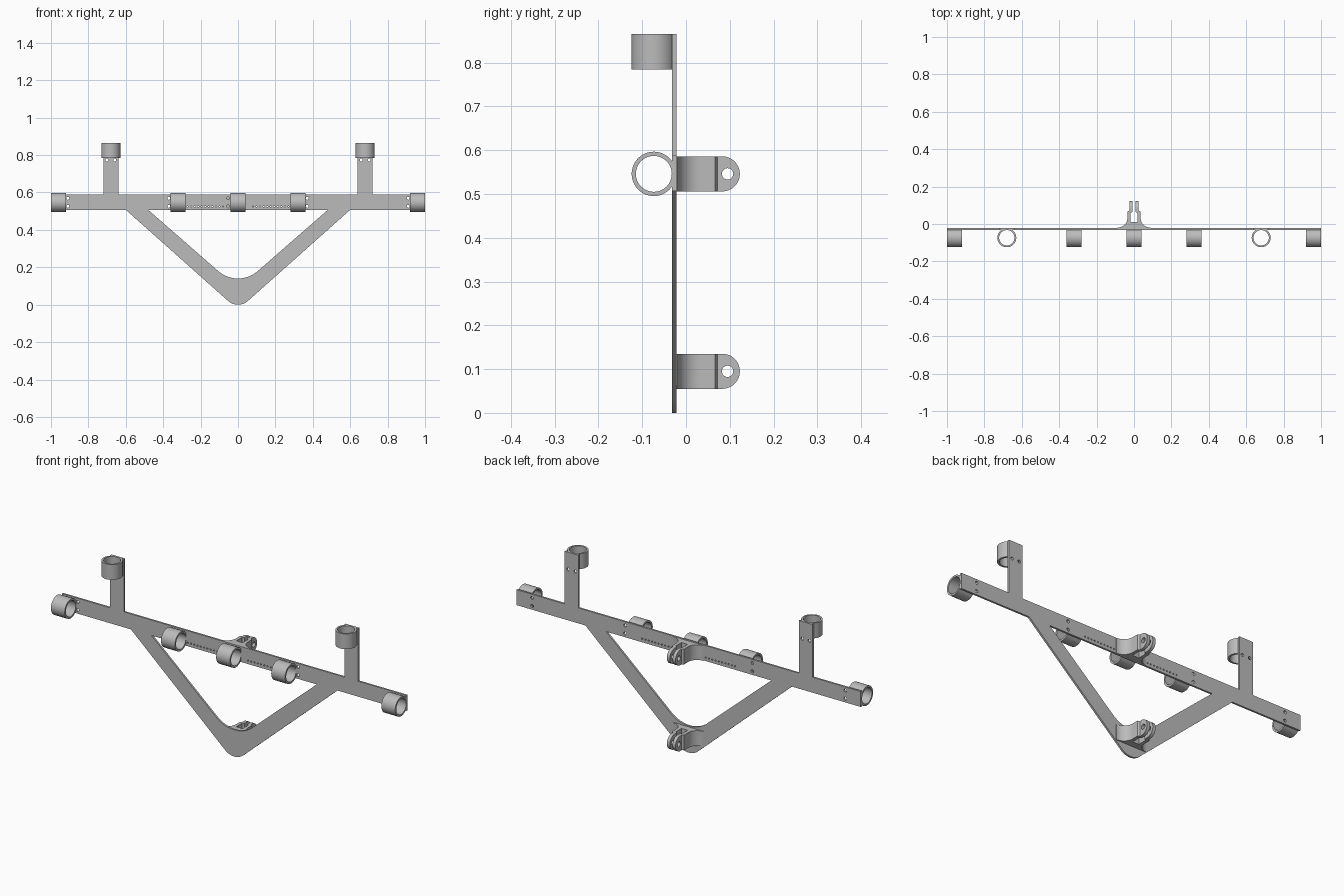
import bpy, bmesh
from math import sin, cos, pi, atan, radians
from mathutils import Matrix, Vector

cube = bpy.data.objects.get("Cube")
if cube:
    bpy.data.objects.remove(cube, do_unlink=True)

grey = bpy.data.materials.new("brushed grey metal")
grey.use_nodes = True
colour = (0.5, 0.5, 0.5, 1)
grey.diffuse_color = colour
grey.node_tree.nodes["Principled BSDF"].inputs["Base Color"].default_value = colour

# Orientations for flat profiles: seen from above, the front or the side
ABOVE = Matrix.Identity(4)
FRONT = Matrix.Rotation(pi / 2, 4, 'X')
SIDE = Matrix(((0, 0, 1, 0), (1, 0, 0, 0), (0, 1, 0, 0), (0, 0, 0, 1)))


def arc(cx, cy, r, start, end, n=16):
    return [(cx + r * cos(start + (end - start) * i / n),
             cy + r * sin(start + (end - start) * i / n)) for i in range(n + 1)]


def circle(cx, cy, r, n=48):
    return arc(cx, cy, r, 0, 2 * pi, n)[:-1]


def mirrored(half):
    """Close a half outline with its reflection in x."""
    return half + [(-x, y) for x, y in reversed(half)]


def finish(obj):
    bpy.ops.object.select_all(action='DESELECT')
    obj.select_set(True)
    bpy.context.view_layer.objects.active = obj
    bpy.ops.object.shade_smooth_by_angle(angle=radians(30))


def extrude(name, loops, depth, orient, centre):
    """Solid from closed loops; inner loops become holes."""
    curve = bpy.data.curves.new(name + " profile", 'CURVE')
    curve.dimensions = '2D'
    curve.fill_mode = 'BOTH'
    curve.extrude = depth / 2
    for loop in loops:
        spline = curve.splines.new('POLY')
        spline.points.add(len(loop) - 1)
        for point, (x, y) in zip(spline.points, loop):
            point.co = (x, y, 0, 1)
        spline.use_cyclic_u = True
    temp = bpy.data.objects.new(name + " temp", curve)
    bpy.context.collection.objects.link(temp)
    graph = bpy.context.evaluated_depsgraph_get()
    mesh = bpy.data.meshes.new_from_object(temp.evaluated_get(graph))
    bpy.data.objects.remove(temp)
    bm = bmesh.new()
    bm.from_mesh(mesh)
    bmesh.ops.remove_doubles(bm, verts=bm.verts, dist=0.00005)
    bmesh.ops.transform(bm, matrix=Matrix.Translation(Vector(centre)) @ orient, verts=bm.verts)
    bmesh.ops.recalc_face_normals(bm, faces=bm.faces)
    bm.to_mesh(mesh)
    bm.free()
    mesh.materials.clear()
    mesh.materials.append(grey)
    obj = bpy.data.objects.new(name, mesh)
    bpy.context.collection.objects.link(obj)
    finish(obj)
    return obj


# Flat frame: crossbar, two uprights and a rounded V
BAR_LOW, BAR_TOP, TOP = 0.507, 0.588, 0.865
TUBE_X = (-0.96, -0.32, 0, 0.32, 0.96)
UPRIGHT_X = 0.68


def v_arc(half_width, tip, r):
    """Right half of a rounded V tip, from the centre outwards."""
    angle = atan((BAR_LOW - tip) / half_width)
    for _ in range(20):
        apex = tip - r * (1 / cos(angle) - 1)
        angle = atan((BAR_LOW - apex) / half_width)
    return arc(0, tip + r, r, -pi / 2, -pi / 2 + angle)


outline = mirrored(v_arc(0.6, 0, 0.08)[1:] + [
    (0.6, BAR_LOW), (1, BAR_LOW), (1, BAR_TOP),
    (UPRIGHT_X + 0.04, BAR_TOP), (UPRIGHT_X + 0.04, TOP),
    (UPRIGHT_X - 0.04, TOP), (UPRIGHT_X - 0.04, BAR_TOP)])
opening = mirrored(v_arc(0.48, 0.14, 0.16)[1:] + [(0.48, BAR_LOW)])

# Fixing holes beside the tubes and a row of small holes along the bar
holes = []
for x in (-0.91, -0.37, -0.053, 0.37, 0.91):
    holes += [circle(x, z, 0.008, 16) for z in (0.526, 0.569)]
for side in (-1, 1):
    holes += [circle(side * UPRIGHT_X + dx, 0.774, 0.008, 16) for dx in (-0.021, 0.021)]
    holes += [circle(side * (0.08 + 0.019 * i), 0.525, 0.004, 10) for i in range(11)]
extrude("frame_plate", [outline, opening] + holes, 0.01, FRONT, (0, -0.027, 0))

# Tube clamps on the front
ring = [circle(0, 0, 0.0507), circle(0, 0, 0.041)]
for i, x in enumerate(TUBE_X):
    extrude(f"crossbar_tube_{i + 1}", ring, 0.08, SIDE, (x, -0.0735, 0.546))
for name, side in (("right", -1), ("left", 1)):
    extrude(f"{name}_upright_tube", ring, 0.08, ABOVE,
            (side * UPRIGHT_X, -0.0735, TOP - 0.04))

# Forked brackets on the back: plan shape trimmed by a rounded side shape
plan = mirrored([(0.087, -0.022)] + arc(0.087, 0.033, 0.052, -pi / 2, -pi, 12) + [
    (0.035, 0.066), (0.025, 0.072), (0.025, 0.14), (0.008, 0.14),
    (0.008, 0.066), (0.018, 0.058), (0.018, 0.012)])
lug = [(-0.05, -0.04)] + arc(0.083, 0, 0.04, -pi / 2, pi / 2, 24) + [(-0.05, 0.04)]
for name, z in (("upper", 0.546), ("lower", 0.095)):
    bracket = extrude(f"{name}_bracket", [plan], 0.1, ABOVE, (0, 0, z))
    trim = extrude("bracket_trim", [lug, circle(0.095, 0, 0.013, 24)], 0.3, SIDE, (0, 0, z))
    trim.hide_render = True
    cut = bracket.modifiers.new("trim", 'BOOLEAN')
    cut.operation = 'INTERSECT'
    cut.solver = 'EXACT'
    cut.object = trim
    finish(bracket)
    bpy.ops.object.modifier_apply(modifier=cut.name)
    bpy.data.objects.remove(trim, do_unlink=True)
    finish(bracket)
